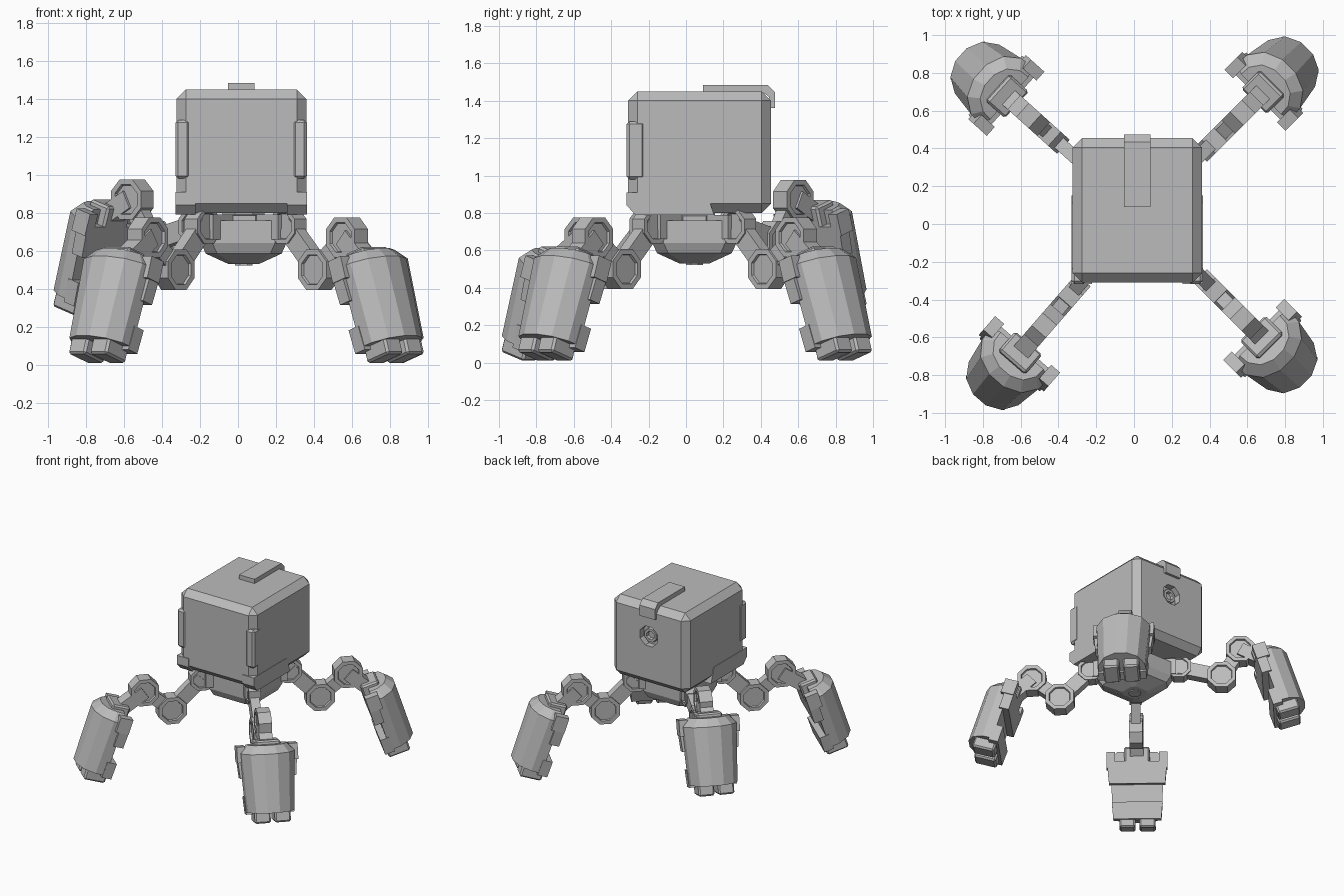
import bpy, bmesh
from math import radians, sin, cos, pi
from mathutils import Matrix, Vector

cube = bpy.data.objects.get("Cube")
if cube:
    bpy.data.objects.remove(cube, do_unlink=True)

grey = bpy.data.materials.new("plain grey")
grey.use_nodes = True
COLOUR = (0.5, 0.5, 0.5, 1)
grey.diffuse_color = COLOUR
grey.node_tree.nodes["Principled BSDF"].inputs["Base Color"].default_value = COLOUR


def loft(name, rings, frame=Matrix()):
    """Skin a list of equal-length rings and cap both ends."""
    bm = bmesh.new()
    loops = [[bm.verts.new(frame @ Vector(p)) for p in ring] for ring in rings]
    n = len(loops[0])
    for a, b in zip(loops, loops[1:]):
        for i in range(n):
            bm.faces.new((a[i], a[(i + 1) % n], b[(i + 1) % n], b[i]))
    bm.faces.new(loops[0])
    bm.faces.new(loops[-1])
    bmesh.ops.recalc_face_normals(bm, faces=bm.faces)
    mesh = bpy.data.meshes.new(name)
    bm.to_mesh(mesh)
    bm.free()
    mesh.materials.append(grey)
    obj = bpy.data.objects.new(name, mesh)
    bpy.context.collection.objects.link(obj)
    return obj


def box(name, x, y, z, frame=Matrix(), bevel=0):
    ring = lambda h: [(x[0], y[0], h), (x[1], y[0], h), (x[1], y[1], h), (x[0], y[1], h)]
    obj = loft(name, [ring(z[0]), ring(z[1])], frame)
    if bevel:
        mod = obj.modifiers.new("chamfer", "BEVEL")
        mod.width, mod.segments = bevel, 1
    return obj


def octagon(name, steps, frame):
    """Eight-sided turned part along local z; steps are (radius, height)."""
    ang = [pi / 8 + i * pi / 4 for i in range(8)]
    return loft(name, [[(r * cos(a), r * sin(a), h) for a in ang] for r, h in steps], frame)


# Head
CX, BACK = 0.017, 0.455
head = box("head", (-0.325, 0.36), (-0.31, BACK), (0.80, 1.45), bevel=0.05)
to_back = Matrix.Translation((CX, BACK, 1.2)) @ Matrix.Rotation(-pi / 2, 4, "X")
cutter = octagon("socket_cutter", [(0.085, -0.05), (0.085, 0.05)], to_back)
cutter.hide_render = True
cutter.hide_viewport = True
cut = head.modifiers.new("socket", "BOOLEAN")
cut.operation, cut.object = "DIFFERENCE", cutter
octagon("socket_collar", [(0.06, -0.052), (0.055, -0.02), (0.035, -0.02), (0.03, -0.045)], to_back)

# Roof strip, folded over the back edge
strip = [(0.09, 1.445), (0.09, 1.485), (0.435, 1.485), (0.475, 1.445),
         (0.475, 1.36), (0.445, 1.36), (0.445, 1.42), (0.41, 1.445)]
loft("roof_strip", [[(CX + s * 0.07, y, z) for y, z in strip] for s in (-1, 1)])

# Corner brackets and lower skirts on both sides
skirt = [(-0.317, 0.91), (0.11, 0.91), (0.15, 0.79), (-0.27, 0.79), (-0.317, 0.84)]
for side, label in ((1, "left"), (-1, "right")):
    xs = sorted((CX + side * 0.27, CX + side * 0.347))
    box(label + "_bracket", xs, (-0.317, -0.22), (0.98, 1.29), bevel=0.015)
    loft(label + "_skirt", [[(CX + side * d, y, z) for y, z in skirt] for d in (0.24, 0.347)])

# Hub under the head: a square with cut corners
HUB = Matrix.Translation((0.03, 0.045, 0))


def hub_ring(half, flat, z):
    return [(a * half, a * b * flat, z) if k else (a * b * flat * -1, a * half, z)
            for a, k, b in ((1, 1, -1), (1, 1, 1), (1, 0, -1), (1, 0, 1),
                            (-1, 1, -1), (-1, 1, 1), (-1, 0, -1), (-1, 0, 1))]


loft("hub", [hub_ring(0.08, 0.05, 0.53), hub_ring(0.20, 0.14, 0.585),
             hub_ring(0.225, 0.165, 0.64), hub_ring(0.225, 0.165, 0.76)], HUB)
octagon("neck", [(0.16, 0.75), (0.16, 0.785), (0.12, 0.79), (0.12, 0.83)], HUB)
octagon("hub_plug", [(0.05, 0.522), (0.05, 0.54)], HUB)


# Leg pieces; local x is outward, local y is sideways
def joint(name, frame, at, radius, half):
    rim = radius * 0.74
    place = frame @ Matrix.Translation((at[0], 0, at[1])) @ Matrix.Rotation(pi / 2, 4, "X")
    octagon(name, [(rim * 0.95, 0.015 - half), (rim, -half), (radius, -half),
                   (radius, half), (rim, half), (rim * 0.95, half - 0.015)], place)


def link(name, frame, p, q, tall, half):
    p, q = Vector((p[0], 0, p[1])), Vector((q[0], 0, q[1]))
    along = (q - p).normalized()
    up = Vector((-along.z, 0, along.x)) * tall
    side = Vector((0, half, 0))
    loft(name, [[c + up + side, c - up + side, c - up - side, c + up - side]
                for c in (p, q)], frame)


def pod(name, frame):
    """Armoured foot: x from inner face outward, z along its length."""
    half = [(0, 1), (0.4, 0.97), (0.8, 0.7), (1, 0.25)]
    outline = half + [(u, -v) for u, v in reversed(half)]
    shell = [(0.08, 0.2, 0.18), (0.52, 0.2, 0.205), (0.58, 0.15, 0.15)]
    loft(name + "_shell", [[(0.05 + u * d, v * w, h) for u, v in outline]
                           for h, d, w in shell], frame)
    # Inner plates with a gap between them
    for part, lo, hi, wl, wh in (("lower", 0.06, 0.19, 0.18, 0.19), ("upper", 0.33, 0.50, 0.21, 0.225)):
        loft(name + "_" + part + "_plate",
             [[(0, -w, h), (0.075, -w, h), (0.075, w, h), (0, w, h)]
              for h, w in ((lo, wl), (hi, wh))], frame)
    # Crown block, corner ears and toes
    box(name + "_crown", (0.0, 0.14), (-0.095, 0.095), (0.48, 0.61), frame, 0.012)
    for s in (-1, 1):
        box(name + "_ear", (0.0, 0.1), sorted((s * 0.165, s * 0.228)), (0.45, 0.57), frame)
        box(name + "_toe", (0.02, 0.19), sorted((s * 0.015, s * 0.135)), (0, 0.1), frame, 0.012)


# name, heading, knee, elbow, foot: each point is (outward, height)
LOW_KNEE, LOW_ELBOW, HIP = (0.56, 0.50), (0.77, 0.67), (0.33, 0.73)
legs = (("front_left", -45, LOW_KNEE, LOW_ELBOW, (1.03, 0)),
        ("back_left", 45, LOW_KNEE, LOW_ELBOW, (1.04, 0)),
        ("front_right", 229, LOW_KNEE, LOW_ELBOW, (1.08, 0)),
        ("back_right", 138, (0.65, 0.65), (0.79, 0.87), (1.06, 0.25)))
for name, heading, knee, elbow, foot in legs:
    frame = HUB @ Matrix.Rotation(radians(heading), 4, "Z")
    box(name + "_mount", (0.15, 0.31), (-0.055, 0.055), (0.66, 0.79), frame)
    joint(name + "_hip", frame, HIP, 0.10, 0.045)
    link(name + "_thigh", frame, HIP, knee, 0.055, 0.035)
    joint(name + "_knee", frame, knee, 0.115, 0.05)
    link(name + "_shin", frame, knee, elbow, 0.05, 0.035)
    joint(name + "_elbow", frame, elbow, 0.115, 0.05)
    tilt = frame @ Matrix.Translation((foot[0], 0, foot[1])) @ Matrix.Rotation(radians(-18), 4, "Y")
    link(name + "_wrist", frame, elbow, (foot[0] - 0.12, foot[1] + 0.54), 0.05, 0.05)
    pod(name + "_foot", tilt)
